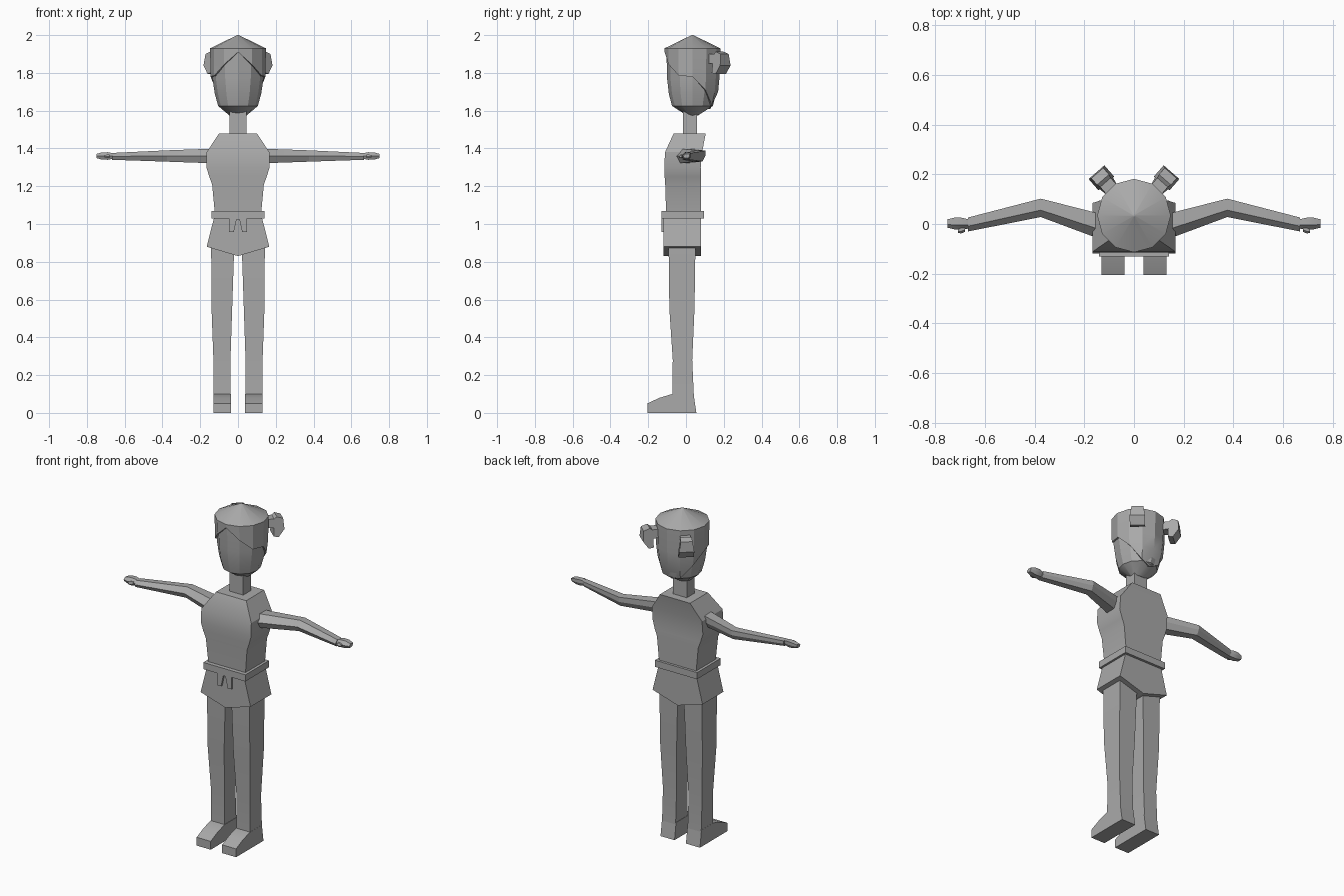
import bpy, bmesh, math

if "Cube" in bpy.data.objects:
    bpy.data.objects.remove(bpy.data.objects["Cube"])

grey = bpy.data.materials.new("plain grey")
grey.diffuse_color = (0.4, 0.4, 0.4, 1)
grey.use_nodes = True
grey.node_tree.nodes["Principled BSDF"].inputs["Base Color"].default_value = grey.diffuse_color


def finish(name, bm):
    bmesh.ops.recalc_face_normals(bm, faces=bm.faces)
    mesh = bpy.data.meshes.new(name)
    bm.to_mesh(mesh)
    bm.free()
    mesh.materials.append(grey)
    ob = bpy.data.objects.new(name, mesh)
    bpy.context.collection.objects.link(ob)
    bpy.ops.object.select_all(action='DESELECT')
    ob.select_set(True)
    bpy.context.view_layer.objects.active = ob
    bpy.ops.object.shade_smooth_by_angle(angle=math.radians(25))
    return ob


def loft(name, rings, caps=True):
    """Skin a list of rings that share a point count."""
    bm = bmesh.new()
    vs = [[bm.verts.new(p) for p in r] for r in rings]
    n = len(vs[0])
    for a, b in zip(vs, vs[1:]):
        for i in range(n):
            j = (i + 1) % n
            bm.faces.new((a[i], a[j], b[j], b[i]))
    if caps:
        bm.faces.new(vs[0])
        bm.faces.new(vs[-1])
    return finish(name, bm)


def rect(x0, x1, y0, y1, z):
    return [(x0, y0, z), (x1, y0, z), (x1, y1, z), (x0, y1, z)]


def box(name, x0, x1, y0, y1, z0, z1):
    return loft(name, [rect(x0, x1, y0, y1, z0), rect(x0, x1, y0, y1, z1)])


def prism_y(name, pts, y0, y1):
    return loft(name, [[(x, y, z) for x, z in pts] for y in (y0, y1)])


# Torso, neck, belt and flared hips
loft("torso", [rect(-x, x, y0, y1, z) for z, x, y0, y1 in (
    (1.05, .122, -.105, .08), (1.21, .137, -.11, .08), (1.25, .152, -.113, .08),
    (1.30, .167, -.115, .078), (1.38, .166, -.111, .085), (1.48, .10, -.065, .105))])
box("neck", -.045, .045, -.015, .057, 1.46, 1.62)
box("belt", -.14, .14, -.13, .095, 1.03, 1.07)
prism_y("hips", [(-.125, 1.04), (.125, 1.04), (.166, .88), (0, .83), (-.166, .88)], -.118, .08)
prism_y("belt_tie", [(-.047, 1.035), (.047, 1.035), (.047, .958), (.022, .958),
                     (.007, 1.025), (-.007, 1.025), (-.022, .958), (-.047, .958)], -.13, -.112)

# Head: twelve sides, one corner facing front
N = 12
PROFILE = [(1.575, .046, .03), (1.625, .105, .108), (1.69, .123, .125),
           (1.77, .135, .134), (1.94, .138, .138)]


def head_point(i, z, grow=0):
    for (z0, a0, b0), (z1, a1, b1) in zip(PROFILE, PROFILE[1:]):
        if z <= z1:
            break
    t = (z - z0) / (z1 - z0)
    a = 2 * math.pi * i / N
    return (math.sin(a) * (a0 + (a1 - a0) * t + grow),
            .034 - math.cos(a) * (b0 + (b1 - b0) * t + grow), z)


loft("head", [[head_point(i, z) for i in range(N)] for z in (1.575, 1.625, 1.69, 1.77, 1.925)])

# Hair cap: shell with a parted lower edge and a low conical crown
EDGE = [1.91, 1.845, 1.785, 1.78, 1.71, 1.63, 1.61]
low = [EDGE[min(i, N - i)] for i in range(N)]
rings = [[head_point(i, low[i], -.005) for i in range(N)],
         [head_point(i, low[i], .010) for i in range(N)]]
for z in (1.70, 1.79):
    rings.append([head_point(i, max(z, low[i] + .006 * (z - 1.6)), .010) for i in range(N)])
rings.append([head_point(i, 1.93, .010) for i in range(N)])
rings.append([(0.004 * math.sin(2 * math.pi * i / N),
               .034 - .004 * math.cos(2 * math.pi * i / N), 2.0) for i in range(N)])
loft("hair", rings)

# Hair tails: (distance from head axis, height, half width)
TAIL = [(.13, 1.90, .028), (.175, 1.90, .028), (.19, 1.912, .032), (.225, 1.90, .032),
        (.23, 1.84, .042), (.198, 1.795, .042), (.17, 1.80, .042), (.172, 1.85, .036),
        (.13, 1.85, .028)]
ang = math.radians(41)
for s, side in ((1, "right"), (-1, "left")):
    dx, dy = s * math.sin(ang), math.cos(ang)
    loft("hair_tail_" + side, [[(dx * r - dy * w * k, .035 + dy * r + dx * w * k, z)
                                for r, z, w in TAIL] for k in (-1, 1)])

    # Arm: six-sided section, bent back at the elbow
    SECT = [(-1, 0), (-.25, 1), (1, .95), (1, 0), (.6, -.95), (-.6, -1)]

    def tube(name, stations):
        loft(name, [[(s * x, y + a * hy, z + b * hz) for a, b in SECT]
                    for x, y, z, hy, hz in stations])

    tube("arm_" + side, [(.12, -.015, 1.36, .052, .039), (.375, .065, 1.36, .037, .03),
                         (.668, -.002, 1.358, .028, .018)])
    tube("hand_" + side, [(.66, 0, 1.36, .017, .014), (.69, .001, 1.36, .024, .02),
                          (.72, .002, 1.36, .024, .019), (.75, .002, 1.36, .017, .011)])
    tube("thumb_" + side, [(.68, -.02, 1.358, .012, .009), (.695, -.027, 1.358, .011, .009),
                           (.708, -.029, 1.358, .007, .006)])

    # Leg and foot
    loft("leg_" + side, [rect(s * a, s * b, y0, y1, z) for z, a, b, y0, y1 in (
        (.06, .04, .13, -.073, .043), (.28, .04, .13, -.07, .033),
        (.55, .031, .14, -.088, .045), (.88, .02, .142, -.092, .05))])
    foot = [(-.205, 0), (-.205, .05), (-.14, .08), (-.073, .10), (.04, .10), (.055, 0)]
    loft("foot_" + side, [[(s * x, y, z) for y, z in foot] for x in (.038, .131)])
